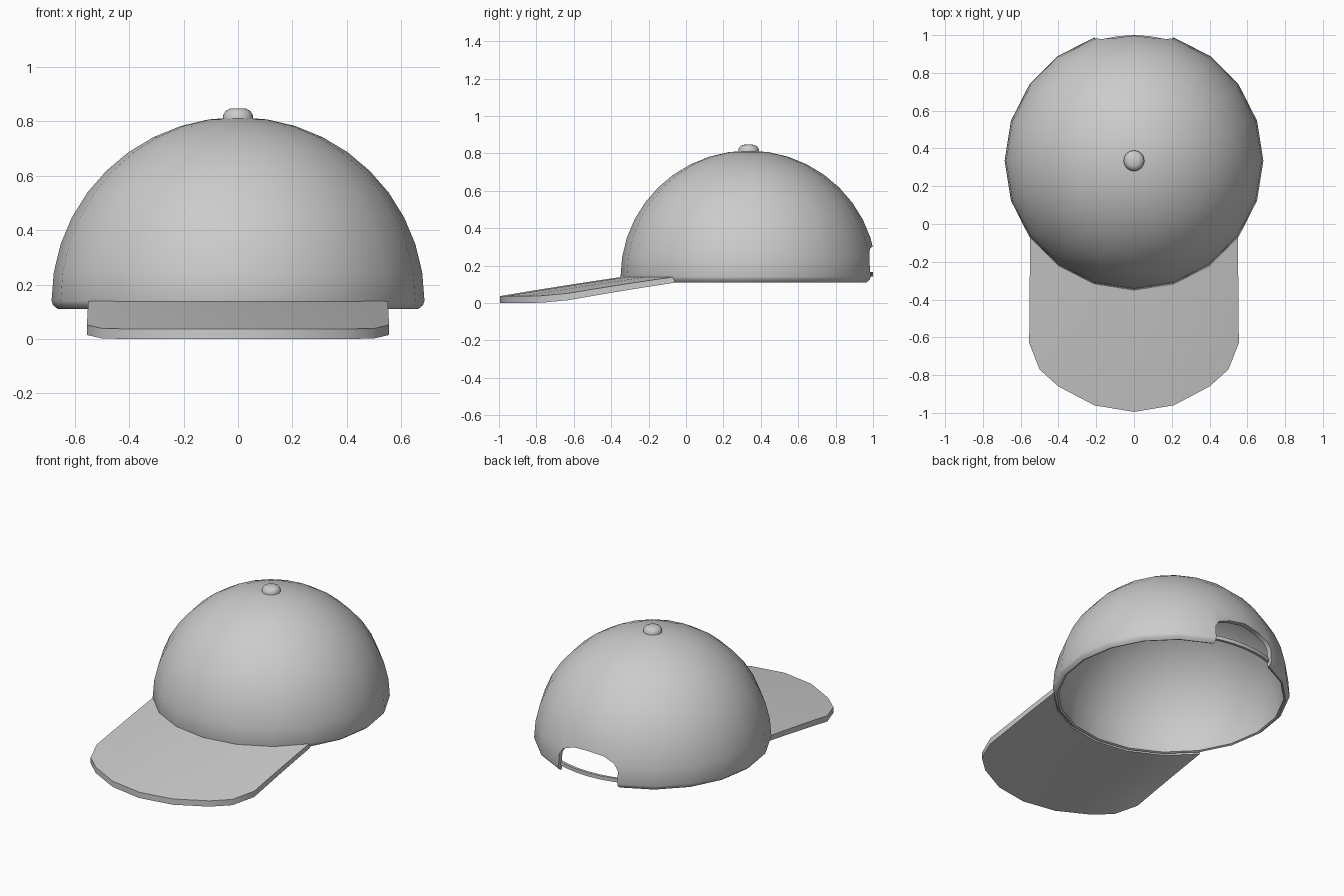
import bpy, bmesh
from math import sin, cos, pi, radians

if "Cube" in bpy.data.objects:
    bpy.data.objects.remove(bpy.data.objects["Cube"])

CY = 0.335   # crown axis in y
R = 0.685    # crown radius
SEG = 20


def finish(name, verts, faces, smooth=35):
    me = bpy.data.meshes.new(name)
    me.from_pydata(verts, [], faces)
    bm = bmesh.new()
    bm.from_mesh(me)
    bmesh.ops.remove_doubles(bm, verts=bm.verts, dist=1e-5)
    bmesh.ops.recalc_face_normals(bm, faces=bm.faces)
    bm.to_mesh(me)
    bm.free()
    ob = bpy.data.objects.new(name, me)
    bpy.context.collection.objects.link(ob)
    if smooth:
        shade(ob, smooth)
    return ob


def shade(ob, angle):
    bpy.ops.object.select_all(action='DESELECT')
    ob.select_set(True)
    bpy.context.view_layer.objects.active = ob
    bpy.ops.object.shade_smooth_by_angle(angle=radians(angle))


def lathe(name, profile, seg, smooth=35):
    """Spin (radius, z) points, starting and ending on the axis."""
    verts, faces = [], []
    for r, z in profile:
        for i in range(seg):
            a = 2 * pi * i / seg
            verts.append((r * sin(a), CY + r * cos(a), z))
    for j in range(len(profile) - 1):
        for i in range(seg):
            k = (i + 1) % seg
            quad = [j * seg + i, j * seg + k, (j + 1) * seg + k, (j + 1) * seg + i]
            if profile[j][0] == 0:
                quad.pop(1)
            if profile[j + 1][0] == 0:
                quad.pop(2)
            faces.append(quad)
    return finish(name, verts, faces, smooth)


def dome(r, h):
    pts = [(r * cos(radians(a)), 0.14 + h * sin(radians(a))) for a in range(0, 90, 9)]
    return pts + [(0, 0.14 + h)]


# Crown: hollow dome with a turned-in lower rim
outer, inner = dome(R, 0.675), dome(R - 0.03, 0.647)
crown = lathe("crown", outer[::-1] + [(0.680, 0.125), (0.662, 0.11), (0.650, 0.115)] + inner,
              SEG, 0)

# Arched opening cut through the back of the crown
arch = [(-0.207, 0.0), (-0.207, 0.22)]
arch += [(-0.207 * cos(pi * i / 6), 0.22 + 0.082 * sin(pi * i / 6)) for i in range(1, 6)]
arch += [(0.207, 0.22), (0.207, 0.0)]
n = len(arch)
cutter = finish("opening_cutter",
                [(x, y, z) for y in (0.7, 1.2) for x, z in arch],
                [list(range(n)), list(range(n, 2 * n))]
                + [[i, (i + 1) % n, n + (i + 1) % n, n + i] for i in range(n)], 0)
mod = crown.modifiers.new("back_opening", 'BOOLEAN')
mod.operation = 'DIFFERENCE'
mod.solver = 'EXACT'
mod.object = cutter
bpy.context.view_layer.objects.active = crown
bpy.ops.object.modifier_apply(modifier=mod.name)
bpy.data.objects.remove(cutter)
shade(crown, 40)

# Top button
lathe("top_button", [(0, 0.847), (0.03, 0.846), (0.045, 0.838), (0.055, 0.822),
                     (0.055, 0.805), (0, 0.805)], 16)

# Visor: columns running from the front outline back to the crown rim
half = [(0, -0.995, 0, -0.34, 0.037), (0.21, -0.96, 0.208, -0.308, 0.037),
        (0.40, -0.86, 0.40, -0.21, 0.037), (0.50, -0.77, 0.50, -0.115, 0.039),
        (0.555, -0.63, 0.55, -0.062, 0.052)]
cols = [(-a, b, -c, d, z) for a, b, c, d, z in half[:0:-1]] + half
ROWS, THICK = 4, 0.037
verts = []
for low in (0, THICK):
    for xf, yf, xb, yb, zf in cols:
        for r in range(ROWS + 1):
            t = r / ROWS
            z = zf + (0.14 - zf) * t + 0.008 * t * (1 - t)
            verts.append((xf + (xb - xf) * t, yf + (yb - yf) * t,
                          z - low * (1 - 0.15 * t)))
m, w = len(cols), ROWS + 1
N = m * w
faces = []
for c in range(m - 1):
    for r in range(ROWS):
        q = [c * w + r, c * w + r + 1, (c + 1) * w + r + 1, (c + 1) * w + r]
        faces += [q, [N + i for i in q]]
rim = ([c * w for c in range(m)] + [(m - 1) * w + r for r in range(1, w)]
       + [c * w + ROWS for c in range(m - 2, -1, -1)] + list(range(ROWS - 1, 0, -1)))
faces += [[a, b, N + b, N + a] for a, b in zip(rim, rim[1:] + rim[:1])]
finish("visor", verts, faces)

# Adjuster strap across the opening
verts = []
for i in range(7):
    a = radians(-21 + 7 * i)
    for r, z in ((0.665, 0.142), (0.665, 0.165), (0.648, 0.165), (0.648, 0.142)):
        verts.append((r * sin(a), CY + r * cos(a), z))
faces = [[0, 1, 2, 3], [24, 25, 26, 27]]
for i in range(6):
    for k in range(4):
        l = (k + 1) % 4
        faces.append([4 * i + k, 4 * i + l, 4 * i + 4 + l, 4 * i + 4 + k])
finish("back_strap", verts, faces)
